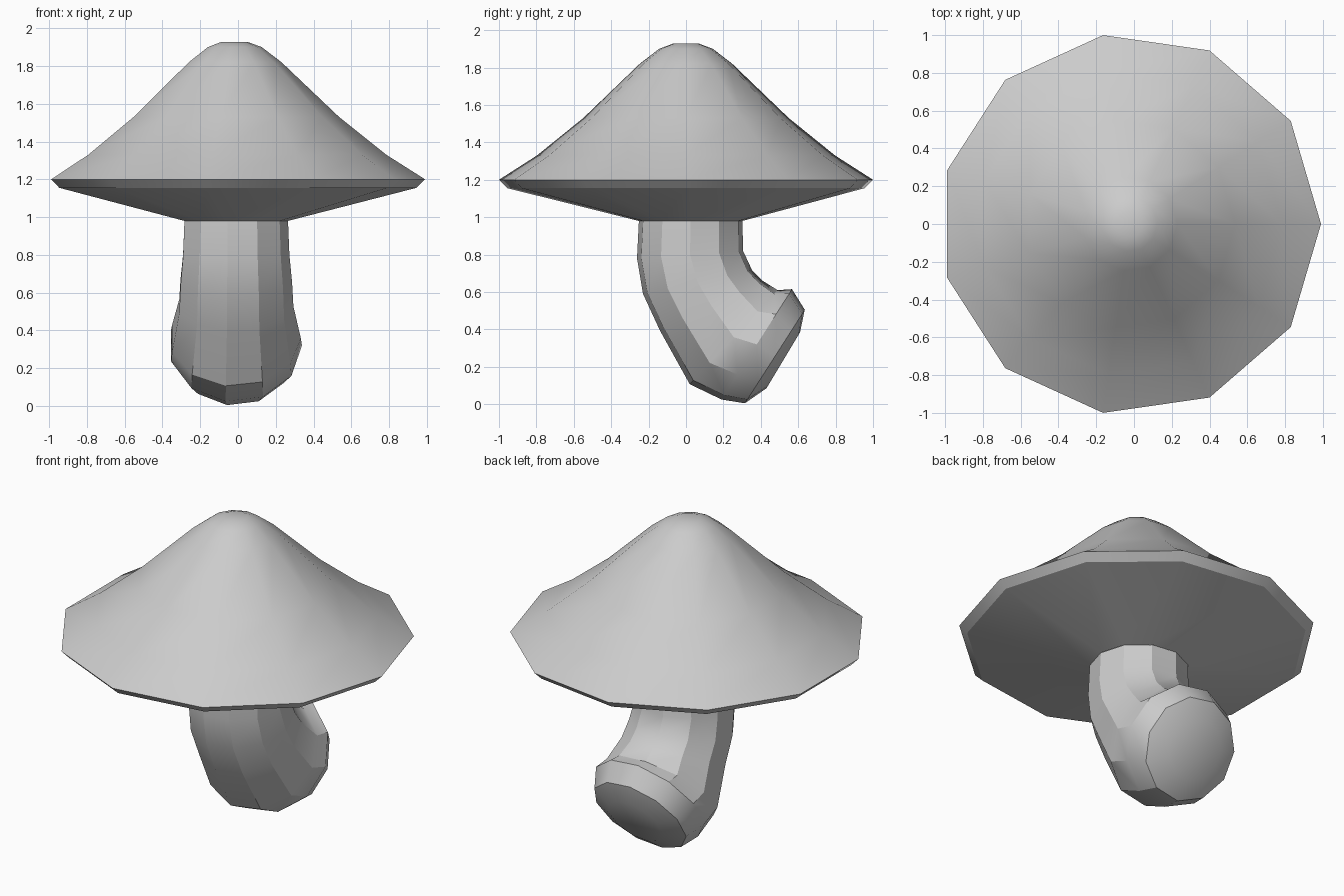
import bpy, bmesh, math
from mathutils import Vector

if "Cube" in bpy.data.objects:
    bpy.data.objects.remove(bpy.data.objects["Cube"])

SIDES = 11


def loft(name, rings, cap_first=False, cap_last=False):
    """Loft rings of (centre, radius, direction of the ring's second axis)."""
    bm = bmesh.new()
    loops = []
    for centre, r, axis in rings:
        loop = []
        for i in range(SIDES):
            a = 2 * math.pi * i / SIDES
            p = Vector(centre) + Vector((r * math.cos(a), 0, 0)) + axis * (r * math.sin(a))
            loop.append(bm.verts.new(p))
        loops.append(loop)
    for lo, hi in zip(loops, loops[1:]):
        for i in range(SIDES):
            j = (i + 1) % SIDES
            bm.faces.new((lo[i], lo[j], hi[j], hi[i]))
    if cap_first:
        bm.faces.new(loops[0][::-1])
    if cap_last:
        bm.faces.new(loops[-1])
    mesh = bpy.data.meshes.new(name)
    bm.to_mesh(mesh)
    bm.free()
    obj = bpy.data.objects.new(name, mesh)
    bpy.context.collection.objects.link(obj)
    bpy.ops.object.select_all(action='DESELECT')
    obj.select_set(True)
    bpy.context.view_layer.objects.active = obj
    bpy.ops.object.shade_smooth_by_angle(angle=math.radians(30))
    return obj


# Cap: radius and height from the stem joint, round the rim, up to the crown
Y = Vector((0, 1, 0))
cap_profile = [(0.965, 1.155), (1.01, 1.2), (0.805, 1.33), (0.555, 1.53),
               (0.25, 1.82), (0.145, 1.9), (0.07, 1.928)]
cap_rings = [((-0.015, 0.025, 0.98), 0.28, Y)]
cap_rings += [((-0.02, 0, z), r, Y) for r, z in cap_profile]
loft("mushroom_cap", cap_rings, cap_last=True)

# Stem: each ring spans an outer and an inner (y, z) point of the bend
bend = [((0.43, 0.085), (0.61, 0.385)),
        ((0.315, 0.005), (0.635, 0.505)),
        ((0.19, 0.025), (0.567, 0.615)),
        ((0.02, 0.107), (0.49, 0.61)),
        ((-0.14, 0.395), (0.41, 0.66)),
        ((-0.23, 0.59), (0.353, 0.717)),
        ((-0.262, 0.78), (0.305, 0.82)),
        ((-0.252, 0.98), (0.302, 0.98))]
stem_rings = []
for outer, inner in bend:
    a, b = Vector((-0.015, *outer)), Vector((-0.015, *inner))
    stem_rings.append(((a + b) / 2, (b - a).length / 1.98, (b - a).normalized()))
loft("stem", stem_rings, cap_first=True)
